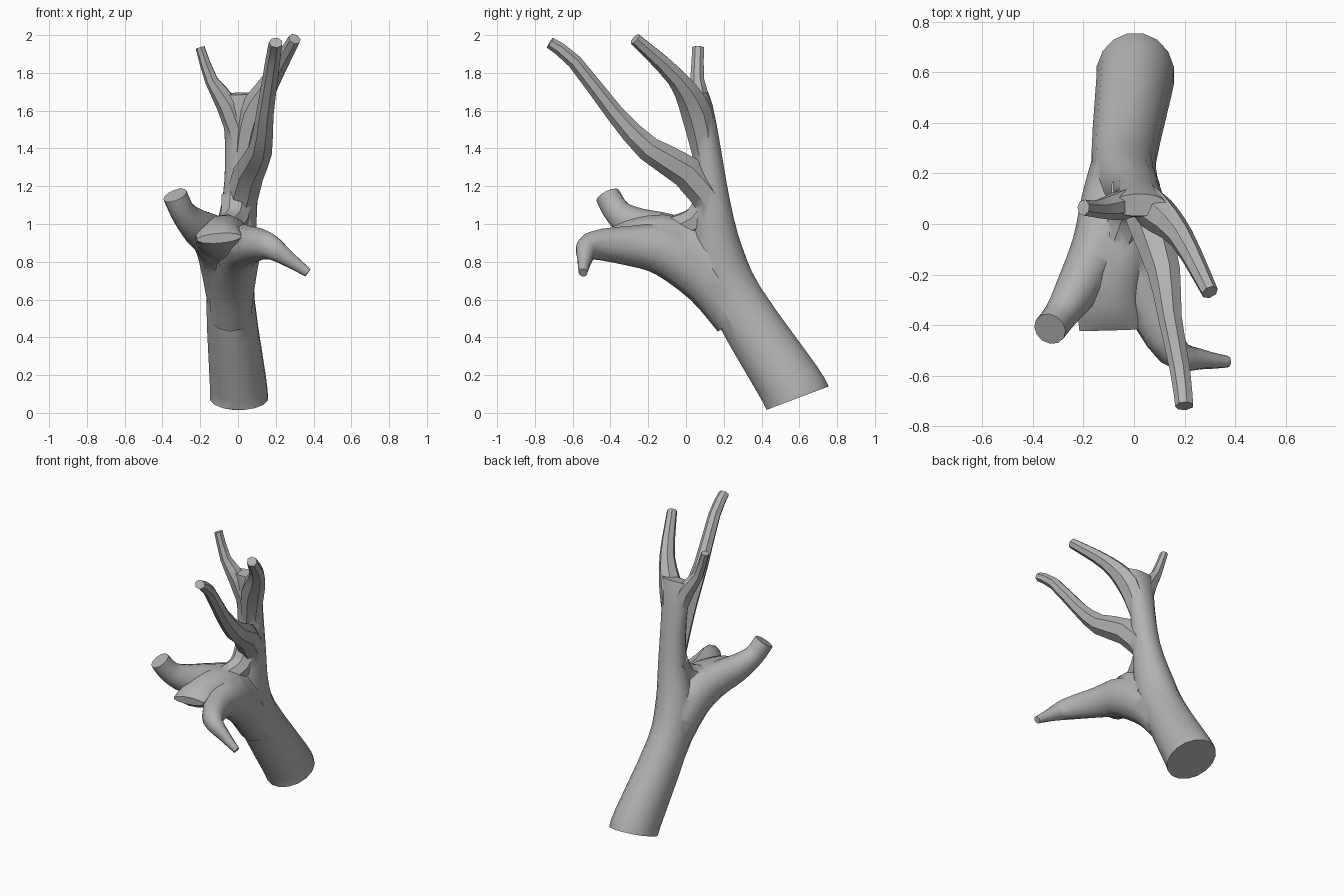
import bpy, bmesh, math
from mathutils import Vector

if "Cube" in bpy.data.objects:
    bpy.data.objects.remove(bpy.data.objects["Cube"])

bark = bpy.data.materials.new("grey bark")
bark.diffuse_color = (0.45, 0.45, 0.45, 1)
bark.use_nodes = True
bark.node_tree.nodes["Principled BSDF"].inputs["Base Color"].default_value = bark.diffuse_color


def spline(rows, steps):
    """Catmull-Rom resampling of the path rows."""
    out = []
    for i in range(len(rows) - 1):
        a, b = rows[max(i - 1, 0)], rows[i]
        c, d = rows[i + 1], rows[min(i + 2, len(rows) - 1)]
        for s in range(steps):
            t = s / steps
            out.append([0.5 * (2 * q + (r - p) * t + (2 * p - 5 * q + 4 * r - w) * t * t
                               + (3 * q - p - 3 * r + w) * t ** 3)
                        for p, q, r, w in zip(a, b, c, d)])
    return out + [list(rows[-1])]


def limb(name, sides, steps, depth, *rows):
    """Closed tube along rows of x, y, z, radius; depth flattens it from first to last ring."""
    rows = spline(rows, steps)
    pts = [Vector(r[:3]) for r in rows]
    bm = bmesh.new()
    rings, u = [], Vector((1, 0, 0))
    for i, r in enumerate(rows):
        t = (pts[min(i + 1, len(pts) - 1)] - pts[max(i - 1, 0)]).normalized()
        u = (u - t * u.dot(t)).normalized()
        v = t.cross(u) * (depth[0] + (depth[1] - depth[0]) * (i / (len(rows) - 1)) ** 4)
        rings.append([bm.verts.new(pts[i] + (u * math.cos(a) + v * math.sin(a)) * r[3])
                      for a in (2 * math.pi * (k + 0.5) / sides for k in range(sides))])
    for a, b in zip(rings, rings[1:]):
        for k in range(sides):
            n = (k + 1) % sides
            bm.faces.new((a[k], a[n], b[n], b[k]))
    bm.faces.new(rings[0][::-1])
    bm.faces.new(rings[-1])
    bmesh.ops.recalc_face_normals(bm, faces=bm.faces[:])
    me = bpy.data.meshes.new(name)
    bm.to_mesh(me)
    bm.free()
    me.materials.append(bark)
    ob = bpy.data.objects.new(name, me)
    bpy.context.collection.objects.link(ob)
    return ob


# Leaning trunk, from the cut base to the upper fork
trunk = limb("branch", 16, 3, (1.15, 0.4),
             (0.005, 0.59, 0.078, 0.156), (0.0, 0.545, 0.16, 0.152),
             (-0.04, 0.27, 0.59, 0.13), (-0.03, 0.17, 0.84, 0.124),
             (0.01, 0.14, 1.12, 0.094), (0.02, 0.11, 1.42, 0.09),
             (0.018, 0.075, 1.69, 0.112))

# Upper fork: short left horn and curved right horn
left_horn = limb("left_horn", 7, 2, (1, 1.3),
                 (0.02, 0.1, 1.42, 0.06), (-0.055, 0.075, 1.63, 0.06),
                 (-0.14, 0.06, 1.76, 0.036), (-0.2, 0.065, 1.935, 0.025))
right_horn = limb("right_horn", 7, 3, (1.1, 1),
                  (0.03, 0.1, 1.36, 0.06), (0.08, 0.055, 1.59, 0.076),
                  (0.185, -0.05, 1.775, 0.05), (0.3, -0.27, 1.98, 0.034))

# Long forward twig with its swollen elbow
long_twig = limb("long_twig", 7, 2, (1.05, 0.85),
                 (0.015, 0.15, 1.1, 0.085), (0.06, 0.0, 1.28, 0.085),
                 (0.122, -0.2, 1.4, 0.066), (0.145, -0.38, 1.59, 0.048),
                 (0.185, -0.59, 1.86, 0.041), (0.2, -0.72, 1.96, 0.037))

# Lower fork: thick upturned stub, drooping twig and the web between them
thick_stub = limb("thick_stub", 12, 3, (1.15, 1.0),
                  (-0.045, 0.28, 0.55, 0.11), (-0.075, 0.08, 0.83, 0.135),
                  (-0.14, -0.1, 0.93, 0.11), (-0.225, -0.26, 0.99, 0.087),
                  (-0.29, -0.36, 1.06, 0.067), (-0.333, -0.415, 1.152, 0.066))
drooping_twig = limb("drooping_twig", 10, 3, (1.12, 1.1),
                     (-0.04, 0.27, 0.5, 0.11), (-0.03, 0.12, 0.7, 0.125),
                     (0.0, -0.1, 0.855, 0.122), (0.05, -0.3, 0.885, 0.095),
                     (0.155, -0.505, 0.885, 0.066), (0.265, -0.535, 0.815, 0.04),
                     (0.37, -0.545, 0.742, 0.023))
fork_web = limb("fork_web", 12, 3, (0.95, 0.22),
                (-0.04, 0.16, 0.78, 0.13), (-0.065, -0.06, 0.91, 0.14),
                (-0.1, -0.26, 0.93, 0.13), (-0.1, -0.42, 0.925, 0.12))
# Small swelling in the crotch above the lower fork
crotch = limb("crotch", 8, 3, (1, 1),
              (-0.01, 0.13, 1.14, 0.085), (-0.02, 0.06, 1.02, 0.08),
              (-0.07, -0.08, 0.96, 0.08))

# Fuse every limb into one skin
parts = [left_horn, right_horn, long_twig, thick_stub, drooping_twig, fork_web, crotch]
for part in parts:
    mod = trunk.modifiers.new(part.name, 'BOOLEAN')
    mod.operation, mod.solver, mod.object = 'UNION', 'EXACT', part
bpy.context.view_layer.update()
fused = bpy.data.meshes.new_from_object(trunk.evaluated_get(bpy.context.evaluated_depsgraph_get()))
trunk.modifiers.clear()
trunk.data = fused
for part in parts:
    bpy.data.objects.remove(part)
bpy.context.view_layer.objects.active = trunk
trunk.select_set(True)
bpy.ops.object.shade_smooth_by_angle(angle=math.radians(42))
